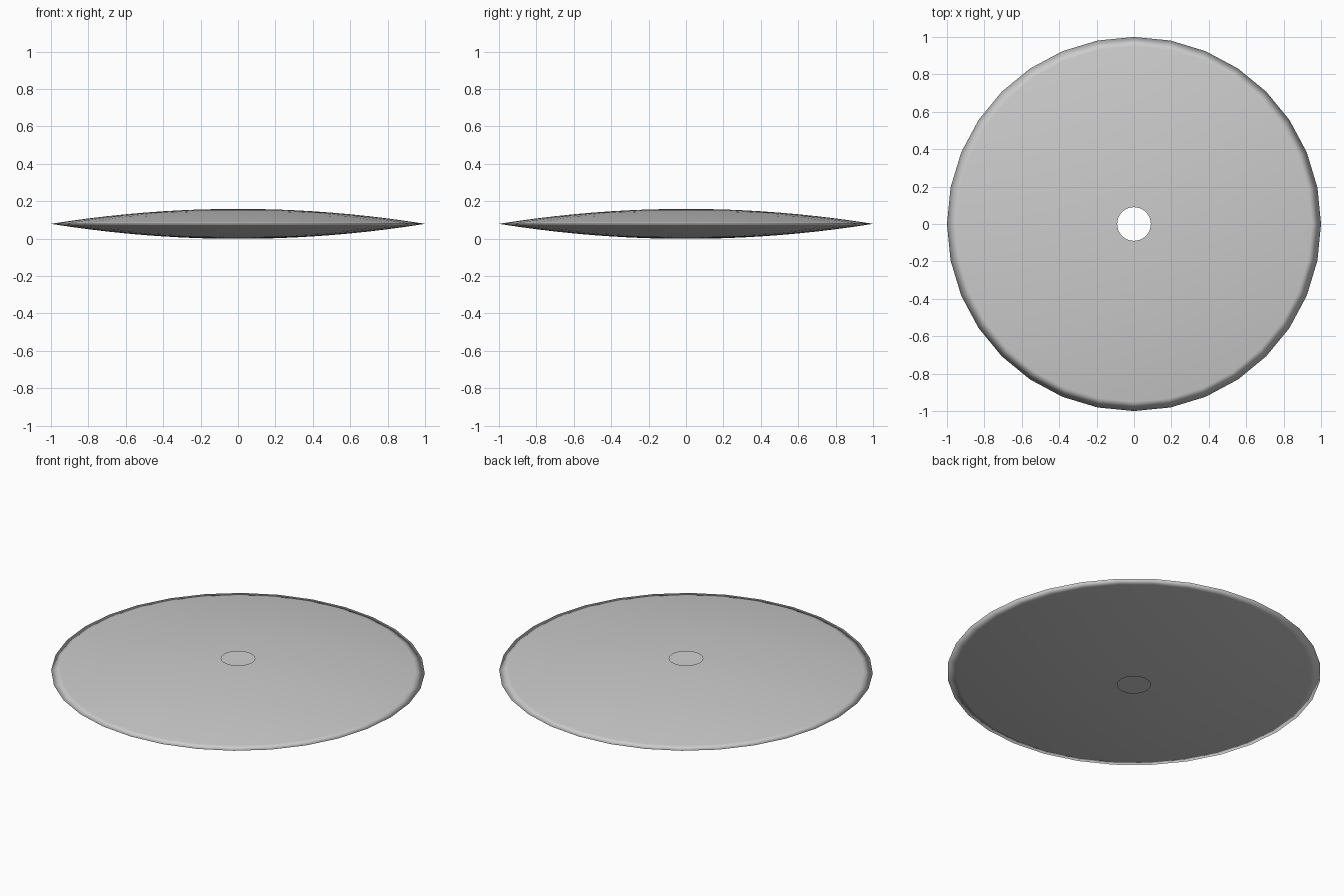
import bpy, bmesh, math

if "Cube" in bpy.data.objects:
    bpy.data.objects.remove(bpy.data.objects["Cube"])

SIDES = 32
RIM_Z = 0.079     # height of the sharp rim
BULGE = 0.08      # dome height above / below the rim at the axis
RADII = [0.09, 0.2, 0.3, 0.4, 0.5, 0.6, 0.7, 0.8, 0.88, 0.95]


def ring(bm, r, z):
    return [bm.verts.new((r * math.cos(2 * math.pi * i / SIDES),
                          r * math.sin(2 * math.pi * i / SIDES), z))
            for i in range(SIDES)]


# Lens-shaped disc: two thin domed shells joined at the rim, open at the centre
profile = [(r, RIM_Z - BULGE * (1 - r * r)) for r in RADII]
profile.append((1.0, RIM_Z))
profile += [(r, RIM_Z + BULGE * (1 - r * r)) for r in reversed(RADII)]
low = min(z for _, z in profile)

bm = bmesh.new()
rings = [ring(bm, r, z - low) for r, z in profile]
for a, b in zip(rings, rings[1:]):
    for i in range(SIDES):
        j = (i + 1) % SIDES
        bm.faces.new((a[i], a[j], b[j], b[i]))
for f in bm.faces:
    f.smooth = True

mesh = bpy.data.meshes.new("lens_disc")
bm.to_mesh(mesh)
bm.free()
disc = bpy.data.objects.new("lens_disc", mesh)
bpy.context.collection.objects.link(disc)
